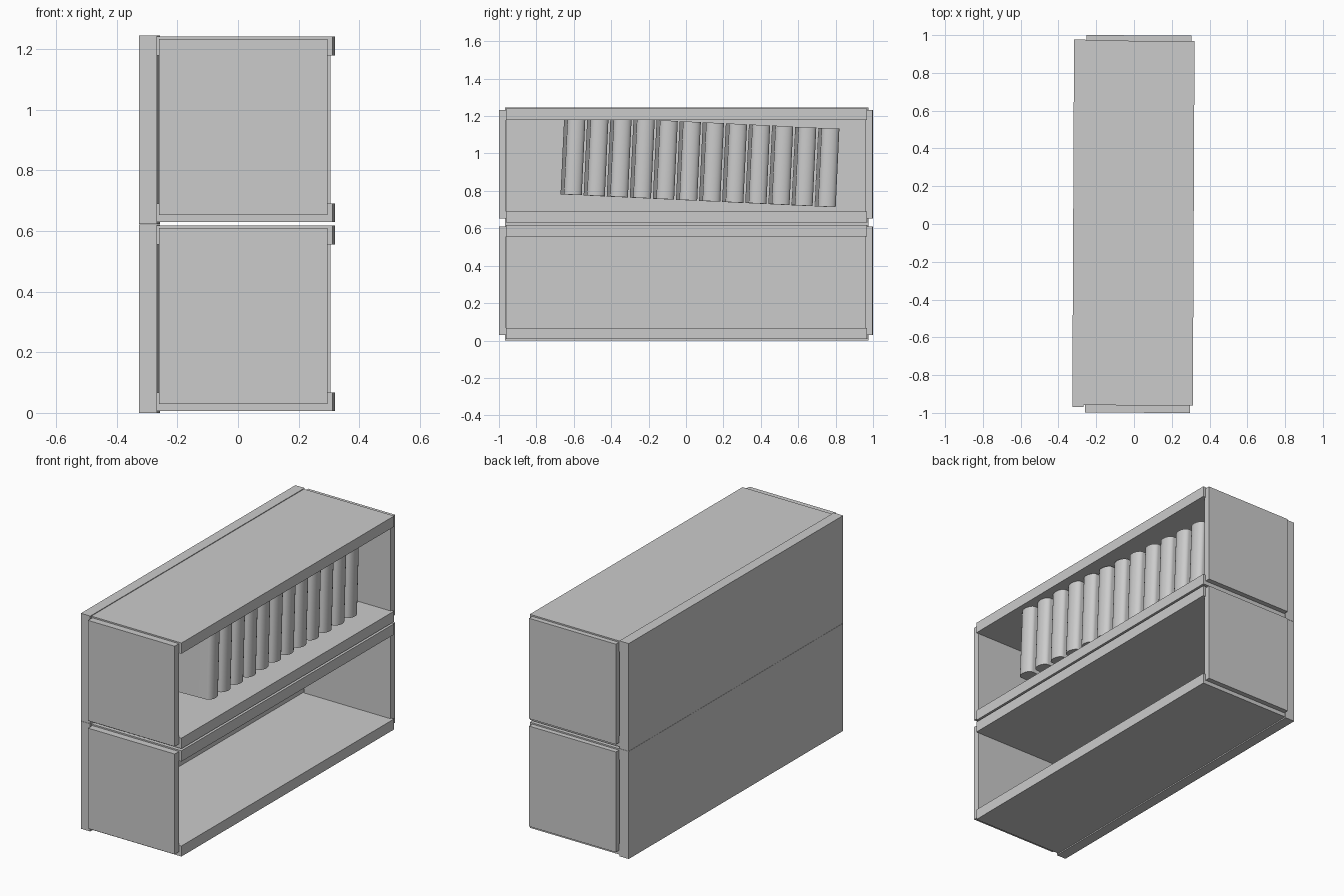
import bpy, bmesh, math
from mathutils import Matrix

cube = bpy.data.objects.get("Cube")
if cube:
    bpy.data.objects.remove(cube, do_unlink=True)

grey = bpy.data.materials.new("light_grey")
grey.use_nodes = True
grey.diffuse_color = (0.6, 0.6, 0.6, 1)
grey.node_tree.nodes["Principled BSDF"].inputs["Base Color"].default_value = (0.6, 0.6, 0.6, 1)

# The whole cabinet is turned very slightly about the vertical
TURN = Matrix.Rotation(-0.0047, 4, 'Z')


def add_object(name, bm, matrix):
    bmesh.ops.recalc_face_normals(bm, faces=bm.faces)
    mesh = bpy.data.meshes.new(name)
    bm.to_mesh(mesh)
    bm.free()
    mesh.materials.append(grey)
    obj = bpy.data.objects.new(name, mesh)
    obj.matrix_world = matrix
    bpy.context.collection.objects.link(obj)
    return obj


def box(name, xs, ys, zs):
    bm = bmesh.new()
    bmesh.ops.create_cube(bm, size=1)
    for v in bm.verts:
        v.co = [r[0] if c < 0 else r[1] for c, r in zip(v.co, (xs, ys, zs))]
    return add_object(name, bm, TURN)


# Two stacked open-fronted shelf units
for unit, z in (("lower", 0.0), ("upper", 0.623)):
    box(unit + "_back", (-0.322, -0.262), (-0.97, 0.975), (z, z + 0.622))
    box(unit + "_floor", (-0.262, 0.316), (-0.96, 0.97), (z + 0.007, z + 0.068))
    box(unit + "_ceiling", (-0.262, 0.316), (-0.96, 0.97), (z + 0.556, z + 0.618))
    for side, ys in (("front", (-0.999, -0.96)), ("rear", (0.96, 0.999))):
        box(f"{unit}_{side}_end_panel", (-0.256, 0.3), ys, (z + 0.03, z + 0.61))


# Row of books with rounded spines, leaning together
def book(name, y, matrix, half=0.0475, height=0.42, back=-0.19, flat=0.22, bulge=0.03):
    outline = [(back, half), (back, -half)]
    for i in range(17):
        a = math.pi * (i / 16 - 0.5)
        outline.append((flat + bulge * math.cos(a), half * math.sin(a)))
    bm = bmesh.new()
    base = bm.faces.new([bm.verts.new((px, y + py, -height / 2)) for px, py in outline])
    top = bmesh.ops.extrude_face_region(bm, geom=[base])["geom"]
    bmesh.ops.translate(bm, vec=(0, 0, height),
                        verts=[v for v in top if isinstance(v, bmesh.types.BMVert)])
    obj = add_object(name, bm, matrix)
    bpy.ops.object.select_all(action='DESELECT')
    obj.select_set(True)
    bpy.context.view_layer.objects.active = obj
    bpy.ops.object.shade_smooth_by_angle(angle=math.radians(35))


row = (Matrix.Translation((0, 0.074, 0.957))
       @ Matrix.Rotation(0.045, 4, 'Z') @ Matrix.Rotation(-0.047, 4, 'X'))
for i in range(12):
    book(f"book_{i + 1}", (i - 5.5) * 0.1237, row)
